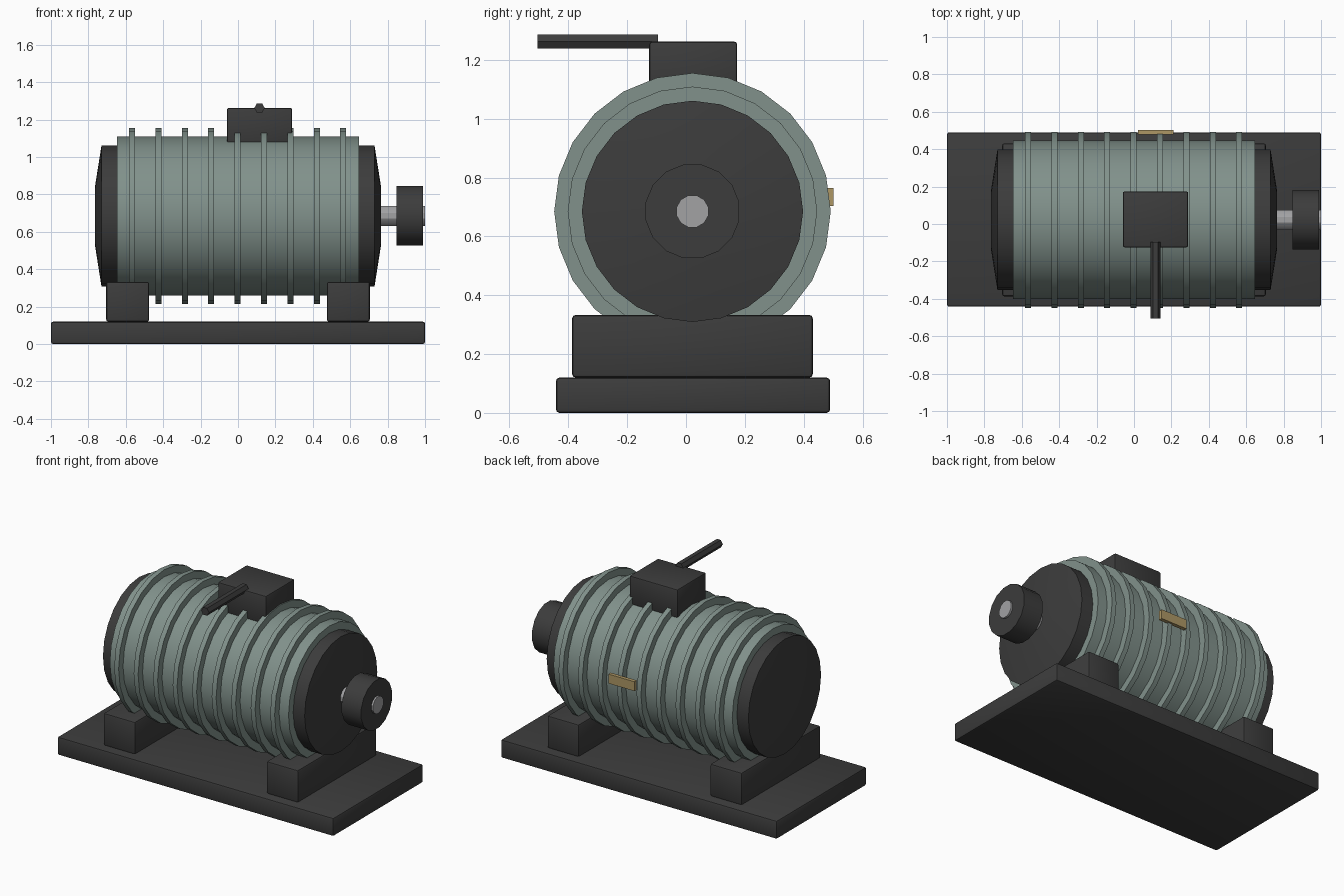
import bpy, bmesh, math
from mathutils import Matrix

if "Cube" in bpy.data.objects:
    bpy.data.objects.remove(bpy.data.objects["Cube"])

AXIS_Y, AXIS_Z = 0.022, 0.685


def material(name, rgb):
    m = bpy.data.materials.new(name)
    m.diffuse_color = (*rgb, 1)
    m.use_nodes = True
    m.node_tree.nodes["Principled BSDF"].inputs["Base Color"].default_value = m.diffuse_color
    return m


DARK = material("dark_iron", (0.045, 0.045, 0.045))
GREEN = material("green_paint", (0.22, 0.285, 0.26))
STEEL = material("steel", (0.36, 0.36, 0.37))
BRASS = material("brass", (0.42, 0.31, 0.13))


def finish(bm, name, mat, angle=30):
    bmesh.ops.recalc_face_normals(bm, faces=bm.faces)
    mesh = bpy.data.meshes.new(name)
    bm.to_mesh(mesh)
    bm.free()
    ob = bpy.data.objects.new(name, mesh)
    bpy.context.collection.objects.link(ob)
    mesh.materials.append(mat)
    bpy.ops.object.select_all(action='DESELECT')
    ob.select_set(True)
    bpy.context.view_layer.objects.active = ob
    bpy.ops.object.shade_smooth_by_angle(angle=math.radians(angle))
    return ob


def box(name, lo, hi, mat, bevel=0.0):
    bm = bmesh.new()
    bmesh.ops.create_cube(bm, size=1)
    for v in bm.verts:
        v.co = [(a + b) / 2 + c * (b - a) for a, b, c in zip(lo, hi, v.co)]
    if bevel:
        bmesh.ops.bevel(bm, geom=bm.edges[:], offset=bevel, segments=2,
                        profile=0.5, affect='EDGES')
    return finish(bm, name, mat)


def turned(name, profile, sides, mat, offset=0.0):
    """Closed solid turned about the motor axis; profile is (x, radius)."""
    bm = bmesh.new()
    rings = []
    for x, r in profile:
        ring = []
        for i in range(sides):
            a = 2 * math.pi * (i + offset) / sides
            ring.append(bm.verts.new((x, AXIS_Y + r * math.sin(a), AXIS_Z + r * math.cos(a))))
        rings.append(ring)
    for a, b in zip(rings, rings[1:]):
        for i in range(sides):
            j = (i + 1) % sides
            bm.faces.new((a[i], a[j], b[j], b[i]))
    bm.faces.new(rings[0])
    bm.faces.new(rings[-1])
    return finish(bm, name, mat)


# Base plate and the two mounting feet
box("base_plate", (-1, -0.442, 0), (1, 0.49, 0.12), DARK, 0.012)
for side, x in (("left", -0.59), ("right", 0.59)):
    box(f"{side}_foot", (x - 0.115, -0.387, 0.12), (x + 0.115, 0.431, 0.333), DARK, 0.012)

# Motor housing with cooling fins
turned("housing", [(-0.647, 0.424), (0.647, 0.424)], 24, GREEN)
for i in range(9):
    x = -0.567 + i * 0.1412
    turned(f"cooling_fin_{i + 1}", [(x - 0.016, 0.47), (x + 0.016, 0.47)], 24, GREEN)

# Shallow tapered end caps
for side, s in (("left", -1), ("right", 1)):
    turned(f"{side}_end_cap",
           [(s * 0.64, 0.376), (s * 0.73, 0.376), (s * 0.765, 0.155)], 24, DARK)

# Drive shaft and pulley
turned("shaft", [(0.74, 0.056), (1.0, 0.056)], 12, STEEL, 0.5)
turned("pulley", [(0.847, 0.162), (0.988, 0.162)], 16, DARK, 0.5)

# Terminal box on top with a hexagonal conduit
box("terminal_box", (-0.06, -0.125, 1.075), (0.29, 0.174, 1.262), DARK, 0.01)
bm = bmesh.new()
bmesh.ops.create_cone(bm, cap_ends=True, segments=6, radius1=0.028, radius2=0.028, depth=0.41)
bmesh.ops.rotate(bm, verts=bm.verts, matrix=Matrix.Rotation(math.radians(30), 3, 'Z'))
bmesh.ops.rotate(bm, verts=bm.verts, matrix=Matrix.Rotation(math.radians(90), 3, 'X'))
bmesh.ops.translate(bm, verts=bm.verts, vec=(0.115, -0.3, 1.262))
finish(bm, "conduit", DARK)

# Rating plate on the back
box("rating_plate", (0.022, 0.478, 0.703), (0.21, 0.502, 0.764), BRASS)
